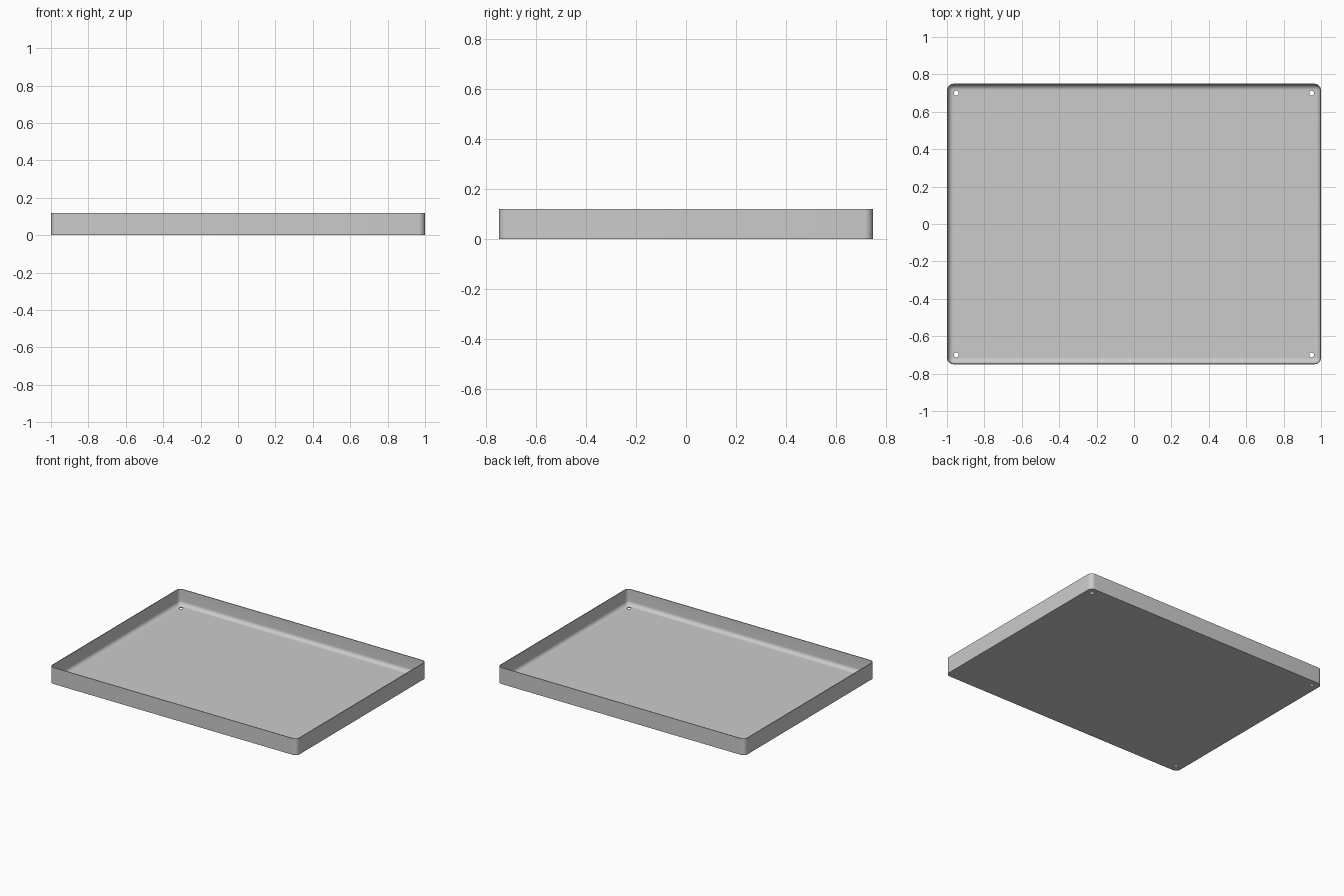
import bpy, bmesh, math

WIDTH, DEPTH, HEIGHT = 2.0, 1.5, 0.12
CORNER, WALL, FLOOR, FILLET = 0.035, 0.005, 0.005, 0.029
STEPS = 8

cube = bpy.data.objects.get("Cube")
if cube:
    bpy.data.objects.remove(cube, do_unlink=True)

# Plain grey metal
metal = bpy.data.materials.new("grey_metal")
metal.use_nodes = True
grey = (0.6, 0.6, 0.6, 1)
metal.diffuse_color = grey
metal.node_tree.nodes["Principled BSDF"].inputs["Base Color"].default_value = grey


def rounded_loop(bm, inset, z):
    """Ring of vertices around a rounded rectangle."""
    radius = CORNER - inset
    cx, cy = WIDTH / 2 - CORNER, DEPTH / 2 - CORNER
    ring = []
    for quarter, (sx, sy) in enumerate([(1, 1), (-1, 1), (-1, -1), (1, -1)]):
        for i in range(STEPS + 1):
            a = (quarter + i / STEPS) * math.pi / 2
            ring.append(bm.verts.new((sx * cx + radius * math.cos(a),
                                      sy * cy + radius * math.sin(a), z)))
    return ring


# Tray: outer wall, rim, inner wall and a filleted floor
bm = bmesh.new()
sections = [(0, 0), (0, HEIGHT), (WALL, HEIGHT)]
for i in range(STEPS + 1):
    a = i / STEPS * math.pi / 2
    sections.append((WALL + FILLET * (1 - math.cos(a)),
                     FLOOR + FILLET * (1 - math.sin(a))))
rings = [rounded_loop(bm, *s) for s in sections]
for low, high in zip(rings, rings[1:]):
    for i in range(len(low)):
        j = (i + 1) % len(low)
        bm.faces.new((low[i], low[j], high[j], high[i]))
bm.faces.new(rings[0][::-1])
bm.faces.new(rings[-1])
bmesh.ops.recalc_face_normals(bm, faces=bm.faces)
mesh = bpy.data.meshes.new("tray")
bm.to_mesh(mesh)
bm.free()
mesh.materials.append(metal)
tray = bpy.data.objects.new("tray", mesh)
bpy.context.collection.objects.link(tray)

# Drain holes in the four corners
for x in (-0.95, 0.95):
    for y in (-0.7, 0.7):
        bpy.ops.mesh.primitive_cylinder_add(vertices=24, radius=0.013, depth=0.1,
                                            location=(x, y, 0))
        cutter = bpy.context.object
        cutter.name = "hole_cutter"
        cutter.data.materials.append(metal)
        cut = tray.modifiers.new("corner_hole", 'BOOLEAN')
        cut.operation, cut.solver, cut.object = 'DIFFERENCE', 'EXACT', cutter
        bpy.ops.object.select_all(action='DESELECT')
        tray.select_set(True)
        bpy.context.view_layer.objects.active = tray
        bpy.ops.object.modifier_apply(modifier=cut.name)
        bpy.data.objects.remove(cutter, do_unlink=True)

bpy.ops.object.shade_smooth_by_angle(angle=math.radians(35))
